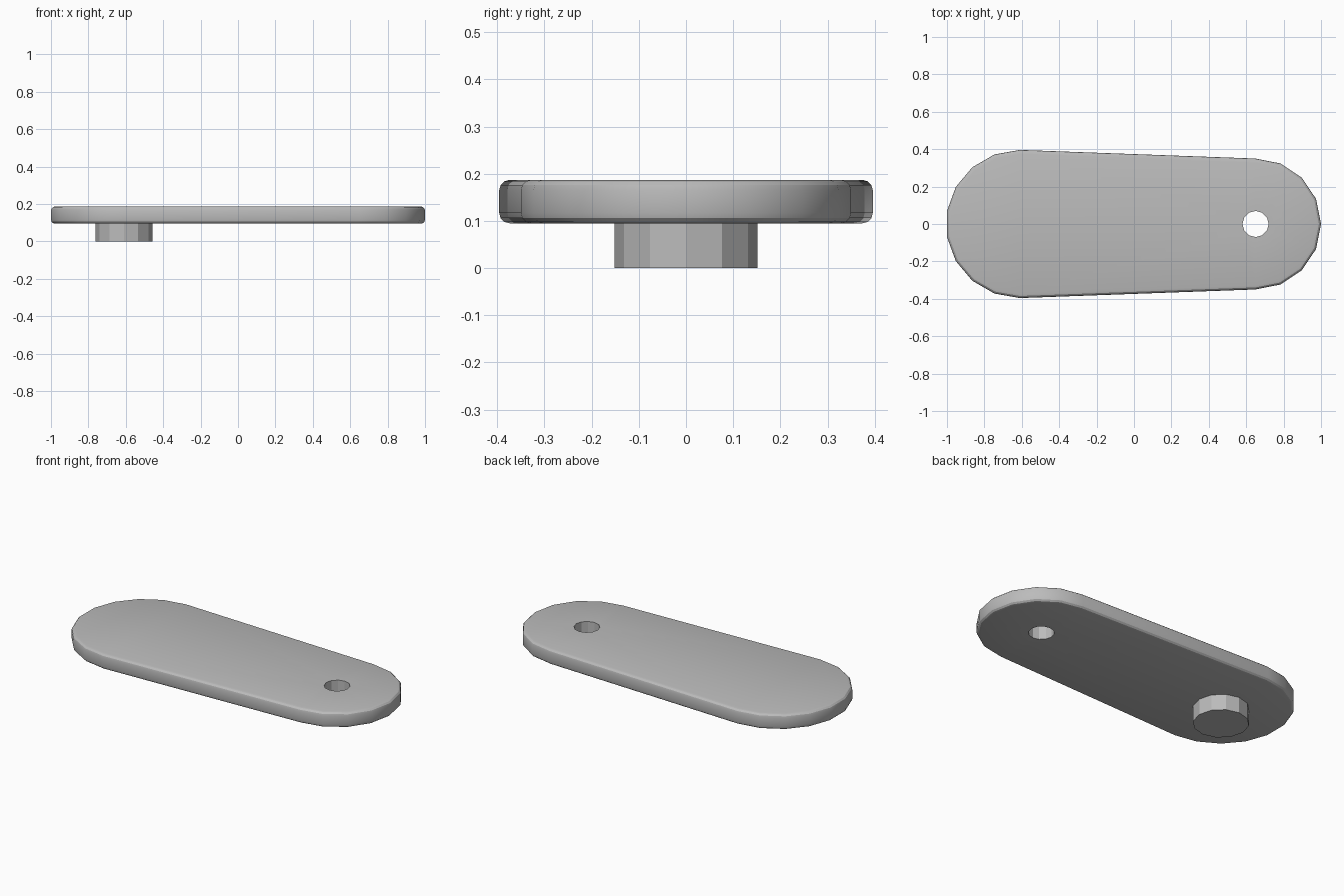
import bpy, bmesh
from math import sin, cos, radians, pi

cube = bpy.data.objects.get("Cube")
if cube:
    bpy.data.objects.remove(cube, do_unlink=True)

grey = bpy.data.materials.new("plain grey")
grey.use_nodes = True
grey.diffuse_color = (0.5, 0.5, 0.5, 1)
grey.node_tree.nodes["Principled BSDF"].inputs["Base Color"].default_value = (0.5, 0.5, 0.5, 1)

BOTTOM, TOP = 0.095, 0.187
WIDE_X, WIDE_R = -0.61, 0.396
HOLE_X, NARROW_R = 0.65, 0.35


def arc(cx, r, start, end, steps):
    angles = [radians(start + (end - start) * i / steps) for i in range(steps + 1)]
    return [(cx + r * cos(a), r * sin(a)) for a in angles]


def outline(inset):
    """Tapered slot: narrow round end on the left, wide one on the right."""
    return (arc(HOLE_X, NARROW_R - inset, -90, 90, 8)
            + arc(WIDE_X, WIDE_R - inset, 90, 270, 9))


def circle(cx, r, sides):
    return arc(cx, r, 0, 360, sides)[:-1]


def add_ring(bm, points, z):
    return [bm.verts.new((x, y, z)) for x, y in points]


def bridge(bm, a, b):
    n = len(a)
    for i in range(n):
        j = (i + 1) % n
        bm.faces.new((a[i], a[j], b[j], b[i]))


def ring_edges(bm, ring):
    return [bm.edges.get((ring[i - 1], ring[i])) for i in range(len(ring))]


def finish(bm, name, angle):
    bmesh.ops.recalc_face_normals(bm, faces=bm.faces[:])
    mesh = bpy.data.meshes.new(name)
    bm.to_mesh(mesh)
    bm.free()
    mesh.materials.append(grey)
    obj = bpy.data.objects.new(name, mesh)
    bpy.context.collection.objects.link(obj)
    bpy.ops.object.select_all(action='DESELECT')
    obj.select_set(True)
    bpy.context.view_layer.objects.active = obj
    bpy.ops.object.shade_smooth_by_angle(angle=radians(angle))
    return obj


# Flat arm with softened rims and a through hole
bm = bmesh.new()
bevel = 0.022
steps = [i * pi / 6 for i in range(4)]
profile = [(bevel * (1 - sin(a)), BOTTOM + bevel * (1 - cos(a))) for a in steps]
profile += [(inset, BOTTOM + TOP - z) for inset, z in reversed(profile)]
rings = [add_ring(bm, outline(inset), z) for inset, z in profile]
for low, high in zip(rings, rings[1:]):
    bridge(bm, low, high)
hole = [add_ring(bm, circle(HOLE_X, 0.07, 12), z) for z in (BOTTOM, TOP)]
bridge(bm, hole[0], hole[1])
for outer, inner in ((rings[0], hole[0]), (rings[-1], hole[1])):
    bmesh.ops.triangle_fill(bm, use_beauty=True,
                            edges=ring_edges(bm, outer) + ring_edges(bm, inner))
finish(bm, "arm_plate", 25)

# Round peg under the wide end
bm = bmesh.new()
low, high = [add_ring(bm, circle(WIDE_X, 0.152, 12), z) for z in (0, BOTTOM + 0.005)]
bridge(bm, low, high)
bm.faces.new(low)
bm.faces.new(high)
finish(bm, "peg", 25)
